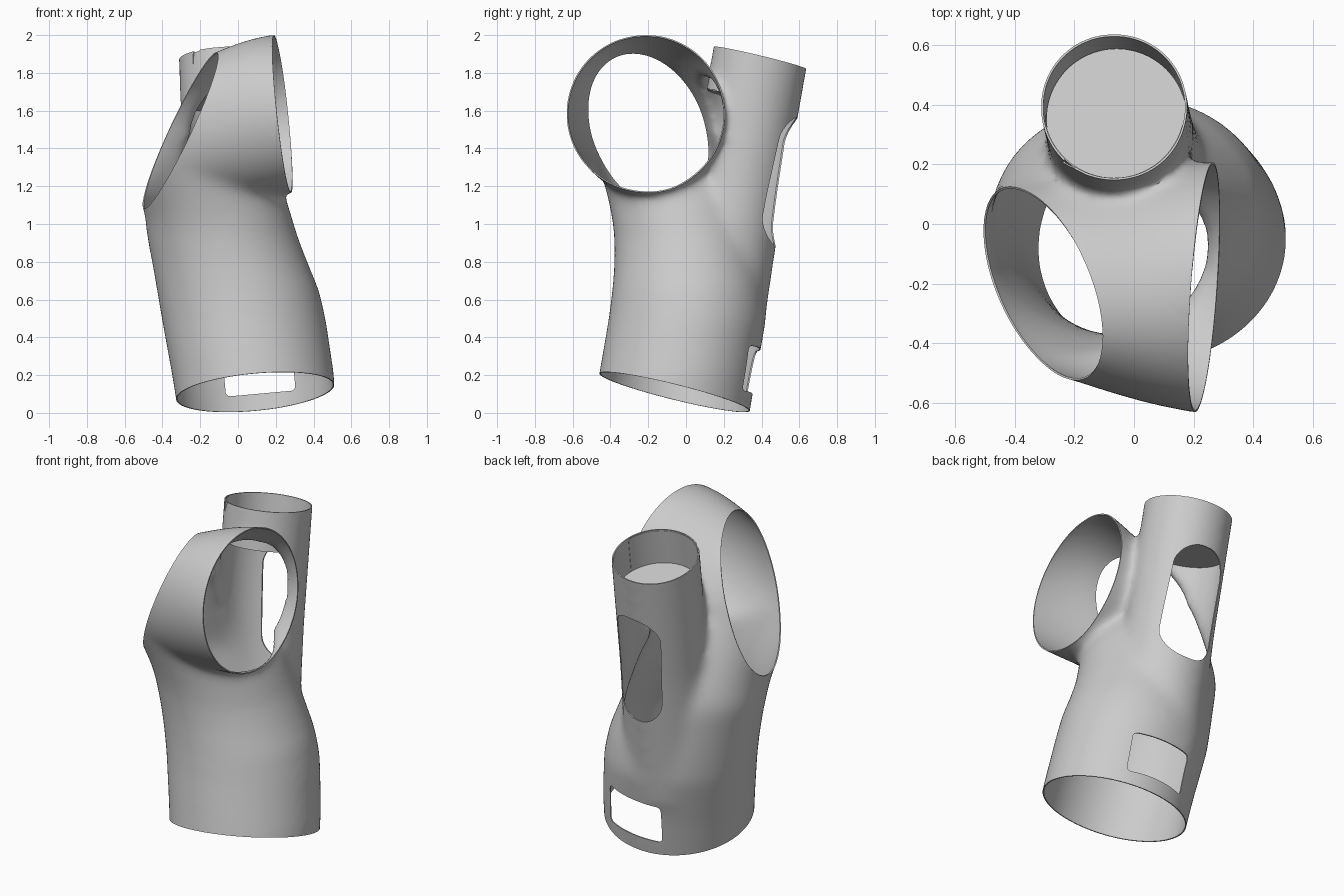
import bpy, bmesh, math
from mathutils import Vector as V, Matrix

if "Cube" in bpy.data.objects:
    bpy.data.objects.remove(bpy.data.objects["Cube"], do_unlink=True)

grey = bpy.data.materials.new("plain grey")
grey.use_nodes = True
grey.diffuse_color = (0.6, 0.6, 0.6, 1)
grey.node_tree.nodes["Principled BSDF"].inputs["Base Color"].default_value = (0.6, 0.6, 0.6, 1)

WALL = 0.007
SIDES = 96


def oval(c, u, v):
    angles = [math.tau * i / SIDES for i in range(SIDES)]
    return [c + u * math.cos(a) + v * math.sin(a) for a in angles]


def loft(name, rings):
    """Closed solid through a stack of matching rings."""
    bm = bmesh.new()
    rows = [[bm.verts.new(p) for p in ring] for ring in rings]
    n = len(rows[0])
    for a, b in zip(rows, rows[1:]):
        for i in range(n):
            j = (i + 1) % n
            bm.faces.new((a[i], a[j], b[j], b[i]))
    bm.faces.new(rows[0])
    bm.faces.new(rows[-1])
    bmesh.ops.recalc_face_normals(bm, faces=bm.faces)
    mesh = bpy.data.meshes.new(name)
    bm.to_mesh(mesh)
    bm.free()
    obj = bpy.data.objects.new(name, mesh)
    bpy.context.collection.objects.link(obj)
    return obj


def apply_modifiers(obj):
    graph = bpy.context.evaluated_depsgraph_get()
    mesh = bpy.data.meshes.new_from_object(obj.evaluated_get(graph))
    obj.modifiers.clear()
    obj.data = mesh


def boolean(obj, other, operation):
    mod = obj.modifiers.new(operation, 'BOOLEAN')
    mod.operation, mod.object, mod.solver = operation, other, 'EXACT'
    apply_modifiers(obj)
    bpy.data.objects.remove(other, do_unlink=True)


def finish(obj):
    obj.data.materials.clear()
    obj.data.materials.append(grey)
    bpy.ops.object.select_all(action='DESELECT')
    obj.select_set(True)
    bpy.context.view_layer.objects.active = obj
    bpy.ops.object.shade_smooth_by_angle(angle=math.radians(40))


# Cross sleeve between the two side openings
left_c, left_u, left_v = V((-0.305, -0.2, 1.495)), V((0.192, -0.083, 0.418)), V((-0.062, 0.312, 0))
right_c, right_u, right_v = V((0.235, -0.213, 1.585)), V((-0.045, 0, 0.42)), V((0.03, 0.422, 0))


def sleeve_ring(s):
    swell = 1 + 0.12 * s * (1 - s)
    return oval(left_c.lerp(right_c, s), left_u.lerp(right_u, s) * swell, left_v.lerp(right_v, s) * swell)


def bend(p, q, s):
    """Point on a smooth curve leaving the barrel upwards and entering the left opening."""
    reach = (q - p).length * 0.8
    start, end = V((-0.2, -0.05, 1)) * reach, V((-0.3, -0.2, 0.7)) * reach
    return (p * (2 * s**3 - 3 * s**2 + 1) + start * (s**3 - 2 * s**2 + s)
            + q * (3 * s**2 - 2 * s**3) + end * (s**3 - s**2))


# Barrel: z, centre x, centre y, half width, half depth; its top bends into the left opening
sections = [(-0.15, 0.115, -0.105, 0.41, 0.418), (0.2, 0.08, -0.045, 0.43, 0.417),
            (0.5, 0.03, 0.008, 0.435, 0.418), (0.65, 0, 0.014, 0.43, 0.405),
            (0.8, -0.044, 0.012, 0.412, 0.391), (0.93, -0.082, 0.005, 0.4, 0.385)]
barrel = [oval(V((x, y, z)), V((w, 0, 0)), V((0, d, 0))) for z, x, y, w, d in sections]
mouth = sleeve_ring(0)
barrel += [[bend(p, q, s) for p, q in zip(barrel[-1], mouth)] for s in (0.2, 0.4, 0.6, 0.8)]

# Spare length past the left opening: follows the barrel below and the sleeve above
spare = [(p + V((-0.04, -0.02, 0.14))).lerp(q, (1 + math.cos(math.tau * i / SIDES)) / 2)
         for i, (p, q) in enumerate(zip(mouth, sleeve_ring(-0.15)))]
shell = loft("pipe_shell", barrel + [mouth, spare])
sleeve = loft("sleeve", [sleeve_ring(s) for s in (0, 0.25, 0.5, 0.75, 1, 1.2)])

# Rear riser tube
riser_top, riser_axis, riser_n = V((-0.067, 0.392, 1.88)), V((-0.04, 0.18, 1)), V((-0.05, 0.24, 1))


def riser_point(z, r, a):
    x, y = r * math.cos(a), r * math.sin(a)
    return riser_top + riser_axis * (z - riser_top.z) + V((x, y, -x * riser_n.x - y * riser_n.y))


def riser_ring(z, r):
    return [riser_point(z, r, math.tau * i / SIDES) for i in range(SIDES)]


riser = loft("riser", [riser_ring(z, r) for z, r in ((0.4, 0.27), (0.8, 0.258), (1.2, 0.248), (2.05, 0.248))])

boolean(shell, sleeve, 'UNION')
boolean(shell, riser, 'UNION')

# Blend the joints softly
remesh = shell.modifiers.new("blend", 'REMESH')
remesh.mode, remesh.voxel_size = 'VOXEL', 0.018
smooth = shell.modifiers.new("soften", 'SMOOTH')
smooth.factor, smooth.iterations = 0.5, 50
apply_modifiers(shell)

# Trim the four open ends flat: centre, normal, reach, furthest y
bm = bmesh.new()
bm.from_mesh(shell.data)
trims = [(riser_top, riser_n, 0.5, 1),
         (V((0.09, -0.06, 0.11)), V((0.1, -0.25, -1)), 0.7, 1),
         (left_c, left_u.cross(left_v), 0.62, 0.2),
         (right_c, right_v.cross(right_u), 0.52, 1)]
for centre, normal, reach, y_max in trims:
    middles = [(f, f.calc_center_median()) for f in bm.faces]
    faces = [f for f, m in middles if (m - centre).length < reach and m.y < y_max]
    edges = {e for f in faces for e in f.edges}
    verts = {v for f in faces for v in f.verts}
    bmesh.ops.bisect_plane(bm, geom=faces + list(edges) + list(verts), dist=0.0005,
                           plane_co=centre, plane_no=normal.normalized(), clear_outer=True)
bm.to_mesh(shell.data)
bm.free()

wall = shell.modifiers.new("wall", 'SOLIDIFY')
wall.thickness, wall.offset = WALL, -1
apply_modifiers(shell)


def window_cutter(name, w, h, r, y0, y1, place):
    """Rounded rectangle prism running along y."""
    ring = []
    for k, (sx, sz) in enumerate(((1, 1), (-1, 1), (-1, -1), (1, -1))):
        for i in range(13):
            a = math.pi / 2 * (k + i / 12)
            ring.append((sx * (w - r) + r * math.cos(a), sz * (h - r) + r * math.sin(a)))
    return loft(name, [[place @ V((x, y, z)) for x, z in ring] for y in (y0, y1)])


# Long slot in the riser and small window near the base
slot_place = (Matrix.Translation((-0.02, 0.3, 1.262)) @ Matrix.Rotation(-0.08, 4, 'Y')
              @ Matrix.Rotation(-0.17, 4, 'X'))
boolean(shell, window_cutter("slot", 0.158, 0.345, 0.14, 0, 0.6, slot_place), 'DIFFERENCE')
base_place = Matrix.Translation((0.11, 0.1, 0.222)) @ Matrix.Rotation(-0.09, 4, 'Y')
boolean(shell, window_cutter("window", 0.185, 0.12, 0.025, 0, 0.6, base_place), 'DIFFERENCE')
finish(shell)

# Flat divider closing the riser, and the riser's front wall above it
finish(loft("riser_divider", [riser_ring(z, 0.236) for z in (1.65, 1.66)]))
arc = [math.radians(a) for a in range(195, 346, 5)]
finish(loft("riser_front_wall", [[riser_point(z, 0.241, a) for a in arc]
                                 + [riser_point(z, 0.236, a) for a in reversed(arc)]
                                 for z in (1.655, 1.875)]))
